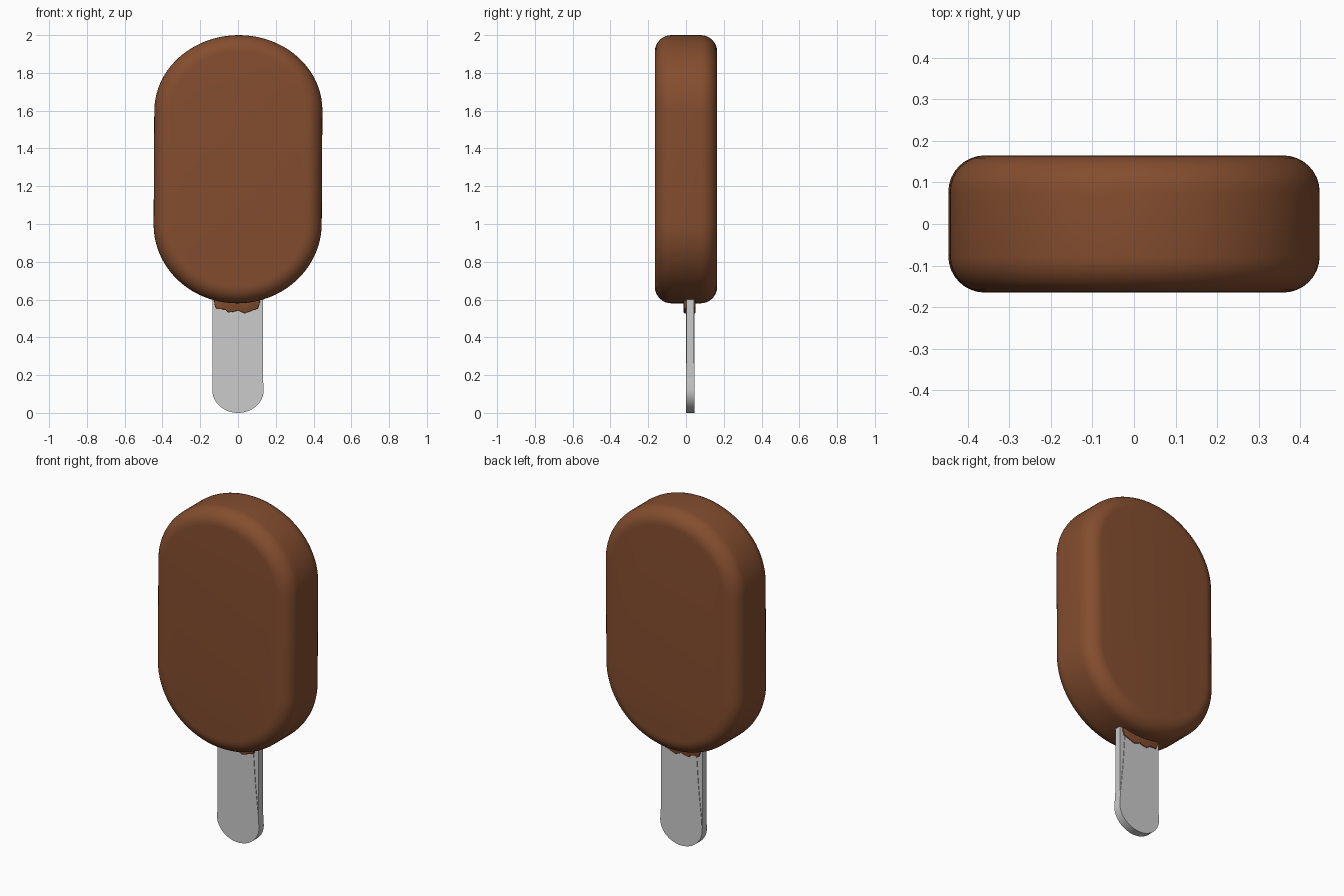
import bpy, bmesh, math

if "Cube" in bpy.data.objects:
    bpy.data.objects.remove(bpy.data.objects["Cube"])


def slab(name, pts, y0, y1, bevel=0.0, segments=1, mat=None):
    """Extrude an (x, z) outline from y0 to y1, with optional rounded rims."""
    bm = bmesh.new()
    face = bm.faces.new([bm.verts.new((x, y0, z)) for x, z in pts])
    ext = bmesh.ops.extrude_face_region(bm, geom=[face])
    for v in ext["geom"]:
        if isinstance(v, bmesh.types.BMVert):
            v.co.y = y1
    bmesh.ops.recalc_face_normals(bm, faces=bm.faces[:])
    me = bpy.data.meshes.new(name)
    bm.to_mesh(me)
    bm.free()
    ob = bpy.data.objects.new(name, me)
    bpy.context.collection.objects.link(ob)
    if mat:
        me.materials.append(mat)
    bpy.ops.object.select_all(action='DESELECT')
    ob.select_set(True)
    bpy.context.view_layer.objects.active = ob
    if bevel:
        mod = ob.modifiers.new("round_rim", 'BEVEL')
        mod.width = bevel
        mod.segments = segments
        mod.limit_method = 'ANGLE'
        mod.angle_limit = math.radians(50)
        bpy.ops.object.modifier_apply(modifier=mod.name)
    bpy.ops.object.shade_smooth_by_angle(angle=math.radians(35))
    return ob


def arc(a, b, zc, start, end, n):
    """Points on an elliptical arc, angles in degrees."""
    out = []
    for i in range(n + 1):
        t = math.radians(start + (end - start) * i / n)
        out.append((a * math.cos(t), zc + b * math.sin(t)))
    return out


chocolate = bpy.data.materials.new("chocolate")
chocolate.diffuse_color = (0.23, 0.075, 0.028, 1)
chocolate.use_nodes = True
chocolate.node_tree.nodes["Principled BSDF"].inputs["Base Color"].default_value = chocolate.diffuse_color

# Chocolate bar: elliptical ends, straight sides, very slight lean
outline = arc(0.445, 0.40, 1.60, 0, 180, 40) + arc(0.445, 0.42, 1.00, 180, 360, 40)
outline = [(x + 0.006 * (z - 1.3), z) for x, z in outline]
slab("chocolate_bar", outline, -0.165, 0.165, 0.088, 8, chocolate)

# Wooden stick with a rounded foot and a narrowing upper part
waist = [(0.131, 0.2), (0.122, 0.28), (0.112, 0.38), (0.105, 0.48), (0.1, 0.56), (0.1, 0.75)]
stick = arc(0.136, 0.12, 0.12, 180, 360, 24) + waist + [(-x, z) for x, z in reversed(waist)]
slab("stick", stick, 0.0, 0.045)

# Thinner straight core that fills the waist
slab("stick_core", [(-0.136, 0.12), (0.132, 0.12), (0.132, 0.7), (-0.136, 0.7)], 0.003, 0.042)

# Chocolate drip around the top of the stick
drip = [(-0.13, 0.66), (-0.125, 0.575), (-0.115, 0.55), (-0.07, 0.548), (-0.05, 0.532),
        (-0.02, 0.536), (0.0, 0.543), (0.035, 0.527), (0.07, 0.54), (0.105, 0.552),
        (0.115, 0.58), (0.12, 0.66)]
slab("chocolate_drip", drip, -0.012, 0.05, 0.004, 2, chocolate)
